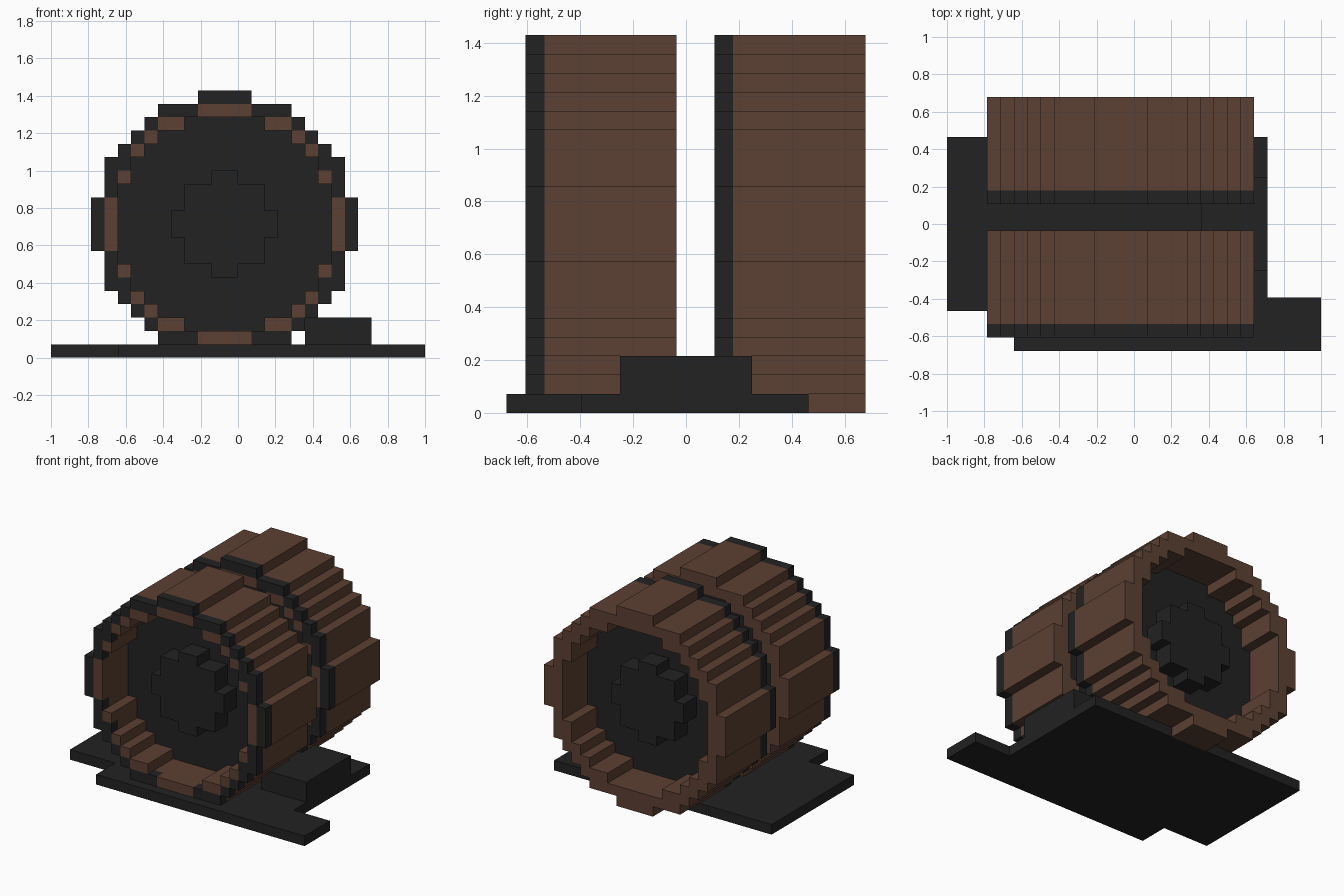
import bpy
import bmesh
from mathutils import Vector

if "Cube" in bpy.data.objects:
    bpy.data.objects.remove(bpy.data.objects["Cube"], do_unlink=True)

UNIT = 1 / 14                        # edge of one block
ORIGIN = Vector((-1, -9.5 * UNIT, 0))
WHEEL_CENTRE = 13                    # wheel axis, in blocks along x
ROWS = 20                            # wheel height in blocks

# Half widths per row, from the top down to the wheel axis
OUTER = [2, 5, 6, 7, 8, 9, 9, 9, 10, 10]
RIM_OPENING = [0, 2, 5, 6, 7, 7, 8, 8, 9, 9]
TYRE_OPENING = [0, 0, 3, 5, 6, 7, 7, 8, 8, 8]
HUB = [0, 0, 0, 0, 0, 0, 1, 3, 3, 4]


def make_material(name, rgb):
    mat = bpy.data.materials.new(name)
    mat.use_nodes = True
    color = (*rgb, 1)
    mat.diffuse_color = color
    mat.node_tree.nodes["Principled BSDF"].inputs["Base Color"].default_value = color
    return mat


BROWN = make_material("dark brown", (0.107, 0.0513, 0.0331))
BLACK = make_material("soft black", (0.016, 0.016, 0.016))


def disc(halves, y0, y1):
    """Blocks of a stepped disc, mirrored about the wheel axis."""
    return {(WHEEL_CENTRE + dx, y, z)
            for z in range(ROWS)
            for dx in range(-halves[min(z, ROWS - 1 - z)], halves[min(z, ROWS - 1 - z)])
            for y in range(y0, y1)}


def box(x0, x1, y0, y1, z0, z1):
    return {(x, y, z) for x in range(x0, x1) for y in range(y0, y1) for z in range(z0, z1)}


def build(name, cells, mat):
    """Skin a set of blocks, keeping only the outside faces."""
    bm = bmesh.new()
    for cell in cells:
        for axis in range(3):
            for side in (0, 1):
                beside = list(cell)
                beside[axis] += 2 * side - 1
                if tuple(beside) in cells:
                    continue
                base = Vector(cell)
                base[axis] += side
                u, v = Vector((0, 0, 0)), Vector((0, 0, 0))
                u[(axis + 1) % 3] = v[(axis + 2) % 3] = 1
                loop = [base, base + u, base + u + v, base + v]
                if not side:
                    loop.reverse()
                bm.faces.new([bm.verts.new(ORIGIN + p * UNIT) for p in loop])
    bmesh.ops.remove_doubles(bm, verts=bm.verts, dist=UNIT / 100)
    mesh = bpy.data.meshes.new(name)
    bm.to_mesh(mesh)
    bm.free()
    mesh.materials.append(mat)
    obj = bpy.data.objects.new(name, mesh)
    bpy.context.collection.objects.link(obj)


# Base plate with an offset front strip, and a raised side step
plate = box(0, 24, 3, 16, 0, 1) | box(5, 28, 0, 4, 0, 1)
build("base_plate", plate, BLACK)
build("side_step", box(19, 24, 6, 13, 1, 3), BLACK)

# Two hollow wheels; the front one sinks into the plate
for label, front, web in (("front", 1, 5), ("rear", 11, 14)):
    back = front + 8
    rim = disc(OUTER, front, front + 1) - disc(RIM_OPENING, front, front + 1)
    tyre = disc(OUTER, front, back) - disc(TYRE_OPENING, front, back) - rim
    build(label + "_rim", rim - plate, BLACK)
    build(label + "_tyre", tyre - plate, BROWN)
    # Recessed web with a stepped hub standing out on both sides
    core = disc(TYRE_OPENING, web, web + 1) | disc(HUB, front + 2, back - 2)
    build(label + "_hub", core, BLACK)
